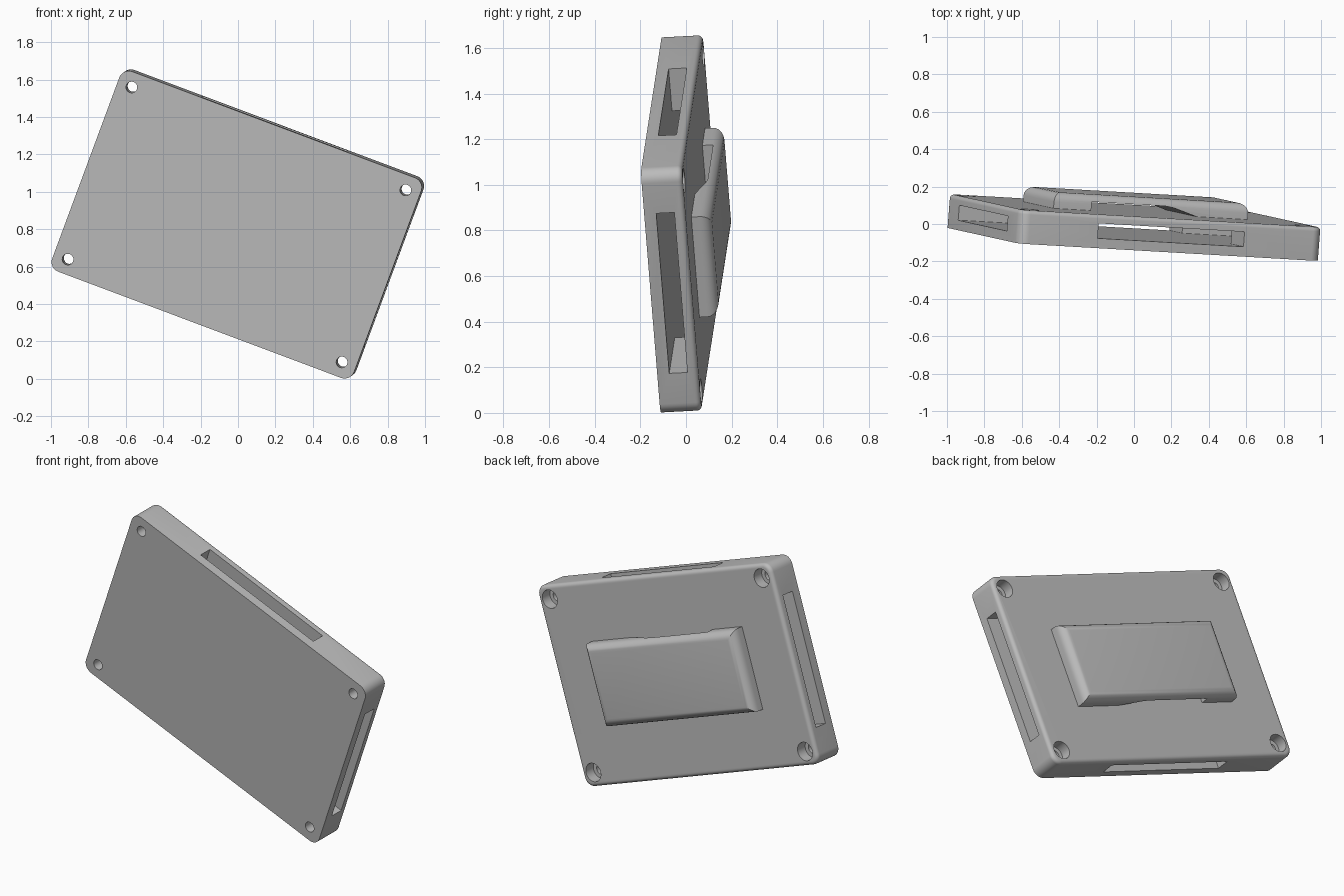
import bpy, bmesh, math
from mathutils import Matrix, Vector

if "Cube" in bpy.data.objects:
    bpy.data.objects.remove(bpy.data.objects["Cube"])

W, H, T = 0.8635, 0.572, 0.18      # half width, half height, thickness
grey = bpy.data.materials.new("plain_grey")
grey.diffuse_color = (0.5, 0.5, 0.5, 1)
grey.use_nodes = True
grey.node_tree.nodes["Principled BSDF"].inputs["Base Color"].default_value = grey.diffuse_color

# Local frame: x along the long side, y towards the back, z along the short side
u = Vector((1.465, -0.085, -0.55)).normalized()
n = Vector((0.34, -0.075, 0.92)).cross(u).normalized()
v = u.cross(n)
POSE = Matrix((u, n, v)).transposed().to_4x4()
POSE.translation = (-0.007, -0.108, 0.824)


def make(name, bm):
    bmesh.ops.recalc_face_normals(bm, faces=bm.faces)
    me = bpy.data.meshes.new(name)
    bm.to_mesh(me)
    bm.free()
    me.materials.append(grey)
    ob = bpy.data.objects.new(name, me)
    bpy.context.collection.objects.link(ob)
    return ob


def prism(points, depth):
    """Extrude a closed outline of 3D points along depth."""
    bm = bmesh.new()
    face = bm.faces.new([bm.verts.new(p) for p in points])
    ext = bmesh.ops.extrude_face_region(bm, geom=[face])
    bmesh.ops.translate(bm, vec=depth, verts=[g for g in ext["geom"] if isinstance(g, bmesh.types.BMVert)])
    return bm


def rounded_block(name, hw, hh, y0, y1, corner, fillet):
    """Block with rounded corners and a fillet around its back face."""
    bm = prism([(-hw, y0, -hh), (hw, y0, -hh), (hw, y0, hh), (-hw, y0, hh)], (0, y1 - y0, 0))
    if corner:
        edges = [e for e in bm.edges if abs(e.verts[0].co.y - e.verts[1].co.y) > 0.01]
        bmesh.ops.bevel(bm, geom=edges, offset=corner, segments=8, profile=0.5, affect='EDGES')
    rim = [e for e in bm.edges if all(abs(w.co.y - y1) < 1e-5 for w in e.verts)]
    bmesh.ops.bevel(bm, geom=rim, offset=fillet, segments=6, profile=0.5, affect='EDGES')
    return make(name, bm)


def cylinder(name, x, z, r, y0, y1):
    bm = bmesh.new()
    m = Matrix.Translation((x, (y0 + y1) / 2, z)) @ Matrix.Rotation(math.pi / 2, 4, 'X')
    bmesh.ops.create_cone(bm, cap_ends=True, segments=32, radius1=r, radius2=r, depth=y1 - y0, matrix=m)
    return make(name, bm)


def cut(ob, cutter):
    mod = ob.modifiers.new("cut", 'BOOLEAN')
    mod.operation, mod.solver, mod.object = 'DIFFERENCE', 'EXACT', cutter
    bpy.context.view_layer.update()
    me = bpy.data.meshes.new_from_object(ob.evaluated_get(bpy.context.evaluated_depsgraph_get()))
    ob.modifiers.clear()
    ob.data = me
    bpy.data.objects.remove(cutter)


# Case body with crossing strap slots open on all four sides
body = rounded_block("case_body", W, H, 0, T, 0.055, 0.022)
a, b, X, Z = 0.417, 0.375, W + 0.1, H + 0.1
cross = [(-a, -Z), (a, -Z), (a, -b), (X, -b), (X, b), (a, b),
         (a, Z), (-a, Z), (-a, b), (-X, b), (-X, -b), (-a, -b)]
cut(body, make("slot_cutter", prism([(x, 0.053, z) for x, z in cross], (0, 0.08, 0))))

# Counterbored screw holes in the corners
for sx in (-1, 1):
    for sz in (-1, 1):
        x, z = sx * (W - 0.08), sz * (H - 0.08)
        cut(body, cylinder("hole_cutter", x, z, 0.03, -0.1, T + 0.1))
        cut(body, cylinder("bore_cutter", x, z, 0.053, 0.115, T + 0.1))

# Belt clip on the back, with a notch passing under it
clip = rounded_block("belt_clip", 0.555, 0.235, T - 0.005, T + 0.085, 0, 0.05)
notch = [(-0.34, 0.1), (-0.34, 0.227), (0.08, 0.227), (0.13, 0.22), (0.18, 0.205), (0.28, 0.175), (0.28, 0.1)]
cut(clip, make("notch_cutter", prism([(x, y, -0.5) for x, y in notch], (0, 0, 1))))

# Pose and shade
for ob in (body, clip):
    ob.matrix_world = POSE
    ob.select_set(True)
    bpy.context.view_layer.objects.active = ob
bpy.ops.object.shade_smooth_by_angle(angle=math.radians(30))
